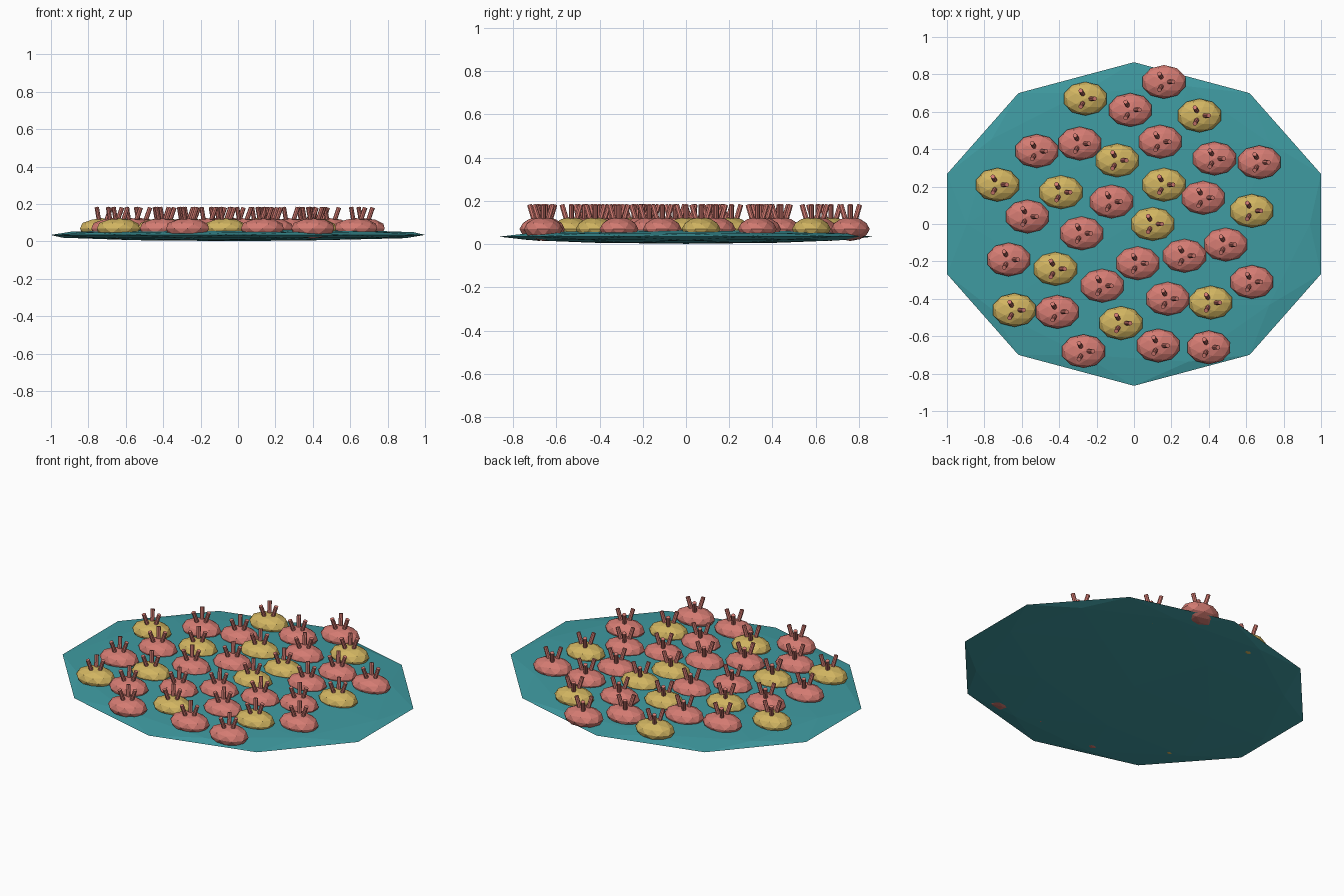
import bpy, math
from mathutils import Vector

cube = bpy.data.objects.get("Cube")
if cube:
    bpy.data.objects.remove(cube)


def material(name, colour):
    mat = bpy.data.materials.new(name)
    mat.use_nodes = True
    rgba = (*colour, 1)
    mat.diffuse_color = rgba
    mat.node_tree.nodes["Principled BSDF"].inputs["Base Color"].default_value = rgba
    return mat


teal = material("teal", (.05, .33, .36))
coral = material("coral", (.66, .20, .17))
yellow = material("yellow", (.64, .46, .12))


def finish(name, mat):
    obj = bpy.context.object
    obj.name = name
    obj.data.materials.append(mat)
    return obj


def faceted_ball(name, centre, size, mat):
    bpy.ops.mesh.primitive_ico_sphere_add(subdivisions=2, radius=1, location=centre)
    obj = finish(name, mat)
    obj.scale = size
    return obj


def stalk(name, start, end, mat):
    axis = end - start
    bpy.ops.mesh.primitive_cylinder_add(vertices=8, radius=.012, depth=axis.length,
                                        location=(start + end) / 2)
    obj = finish(name, mat)
    obj.rotation_euler = axis.to_track_quat("Z", "Y").to_euler()
    return obj


# Thin faceted pad
faceted_ball("pad", (0, 0, .035), (1.0515, .865, .033), teal)

# Pod positions by colour
coral_spots = [
    (.16, .76), (-.02, .61), (-.52, .39), (-.29, .43), (.14, .44), (.43, .35),
    (.67, .33), (-.12, .12), (.37, .14), (-.57, .04), (-.28, -.05), (-.67, -.19),
    (.49, -.11), (.27, -.17), (.02, -.21), (-.17, -.33), (.63, -.31), (.18, -.4),
    (-.41, -.47), (-.27, -.68), (.13, -.65), (.4, -.66)]
yellow_spots = [
    (-.26, .67), (.35, .58), (-.09, .34), (-.73, .21), (-.39, .17), (.16, .21),
    (.63, .07), (.1, 0), (-.42, -.24), (-.64, -.46), (.41, -.42), (-.07, -.53)]

# Pods, each with three stalks leaning outward
for label, spots, mat in (("coral", coral_spots, coral), ("yellow", yellow_spots, yellow)):
    for x, y in spots:
        faceted_ball(label + "_pod", (x, y, .07), (.12, .09, .055), mat)
        for k in range(3):
            angle = k * math.tau / 3
            out = Vector((math.cos(angle), math.sin(angle), 0))
            foot = Vector((x, y, .1)) + out * .022
            tip = Vector((x, y, .182)) + out * .05
            stalk(label + "_pod_stalk", foot, tip, coral)
